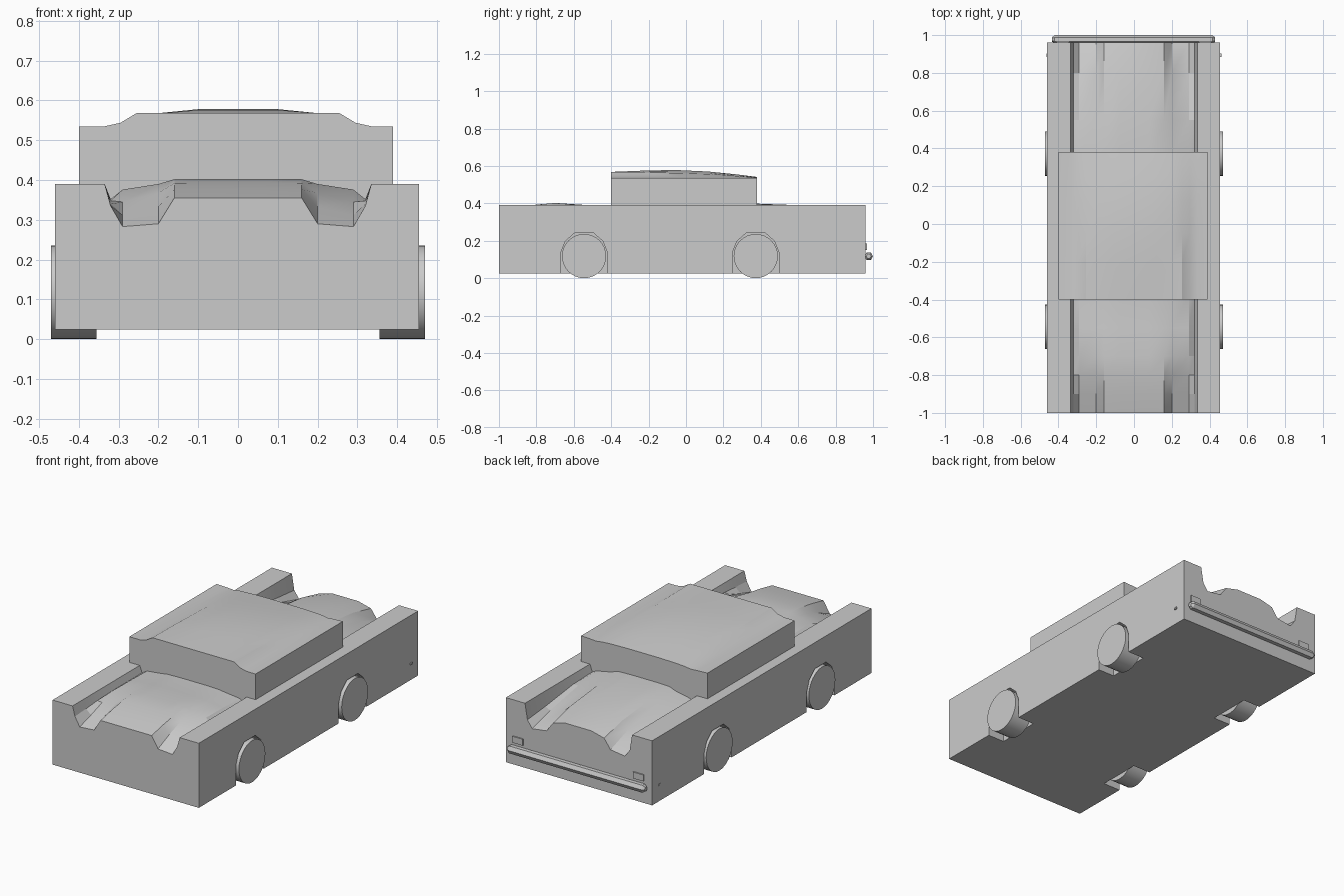
import bpy, bmesh
from math import pi, sin, cos

if "Cube" in bpy.data.objects:
    bpy.data.objects.remove(bpy.data.objects["Cube"])


def make_loft(name, sections):
    """Skin closed sections (lists of xyz, same length) and cap both ends."""
    bm = bmesh.new()
    rings = [[bm.verts.new(p) for p in s] for s in sections]
    n = len(rings[0])
    for a, b in zip(rings, rings[1:]):
        for i in range(n):
            j = (i + 1) % n
            bm.faces.new((a[i], a[j], b[j], b[i]))
    bm.faces.new(rings[0])
    bm.faces.new(rings[-1])
    bmesh.ops.recalc_face_normals(bm, faces=bm.faces)
    mesh = bpy.data.meshes.new(name)
    bm.to_mesh(mesh)
    bm.free()
    ob = bpy.data.objects.new(name, mesh)
    bpy.context.collection.objects.link(ob)
    return ob


def select(ob):
    bpy.ops.object.select_all(action='DESELECT')
    ob.select_set(True)
    bpy.context.view_layer.objects.active = ob


def smooth(ob, angle=0.5):
    select(ob)
    bpy.ops.object.shade_smooth_by_angle(angle=angle)


def section(y, left, right, bottom, edge, xs, zs):
    """Box cross-section whose top follows mirrored (x, z) points."""
    half = list(zip(xs, zs))
    top = [(-x, z) for x, z in half] + [(x, z) for x, z in reversed(half)]
    pts = [(left, bottom), (left, edge)] + top + [(right, edge), (right, bottom)]
    return [(x, y, z) for x, z in pts]


def box(name, x0, x1, y0, y1, z0, z1):
    return make_loft(name, [[(x0, y, z0), (x1, y, z0), (x1, y, z1), (x0, y, z1)]
                            for y in (y0, y1)])


# Body with sunken, sculpted hood and trunk decks between side rails
body_xs = (.335, .32, .29, .20, .16, .08)
body_rows = {
    -1.0: (.39, .335, .283, .29, .355, .355),
    -.90: (.39, .340, .312, .333, .376, .377),
    -.80: (.39, .348, .345, .368, .392, .393),
    -.70: (.39, .352, .376, .390, .402, .402),
    -.55: (.39, .352, .374, .385, .390, .392),
    -.38: (.39, .352, .370, .380, .386, .388),
    .36: (.39, .350, .365, .383, .397, .399),
    .55: (.39, .345, .345, .370, .388, .392),
    .80: (.39, .315, .300, .325, .362, .372),
    .96: (.39, .300, .258, .270, .325, .345),
}
body = make_loft("body", [section(y, -.46, .455, .025, .39, body_xs, zs)
                          for y, zs in body_rows.items()])

# Wheel arches cut through the sides, then the wheels
wheel_r = .118
arch = [(-.124, -.2), (-.124, .02), (-.10, .08), (-.05, .124),
        (.05, .124), (.10, .08), (.124, .02), (.124, -.2)]
for place, y in (("front", -.545), ("rear", .373)):
    for side, s in (("left", -1), ("right", 1)):
        cutter = make_loft("arch_cutter", [[(s * x, y + a, wheel_r + b) for a, b in arch]
                                           for x in (.352, .55)])
        cutter.hide_render = True
        select(body)
        mod = body.modifiers.new("arch", 'BOOLEAN')
        mod.operation = 'DIFFERENCE'
        mod.solver = 'EXACT'
        mod.object = cutter
        bpy.ops.object.modifier_apply(modifier=mod.name)
        bpy.data.objects.remove(cutter)

        bpy.ops.mesh.primitive_cylinder_add(
            vertices=32, radius=wheel_r, depth=.115,
            location=(s * .4125, y, wheel_r), rotation=(0, pi / 2, 0))
        wheel = bpy.context.object
        wheel.name = f"{place}_{side}_wheel"
        smooth(wheel)
smooth(body, .35)

# Cabin with a gently domed roof
roof_xs = (.335, .295, .255, .19, .10)
roof_rows = {
    -.40: (.535, .544, .568, .568, .568),
    -.20: (.535, .543, .566, .569, .576),
    -.05: (.535, .542, .562, .569, .578),
    .12: (.535, .541, .556, .563, .570),
    .26: (.534, .538, .547, .551, .556),
    .38: (.533, .530, .536, .539, .541),
}
cabin = make_loft("cabin", [section(y, -.40, .39, .345, .535, roof_xs, zs)
                            for y, zs in roof_rows.items()])
smooth(cabin, .35)

# Rear bumper: hexagonal bar with tapered ends
bar = [(.0225 * cos(k * pi / 3), .024 * sin(k * pi / 3)) for k in range(6)]
make_loft("rear_bumper", [[(x, .977 + a * f, .117 + b * f) for a, b in bar]
                          for x, f in ((-.433, .55), (-.42, 1), (.415, 1), (.428, .55))])

# Tail lights and small side markers
for side, s in (("left", -1), ("right", 1)):
    box(f"{side}_tail_light", s * .345, s * .41, .95, .967, .150, .186)
    box(f"{side}_side_marker", s * .45, s * .462, .885, .903, .113, .123)
